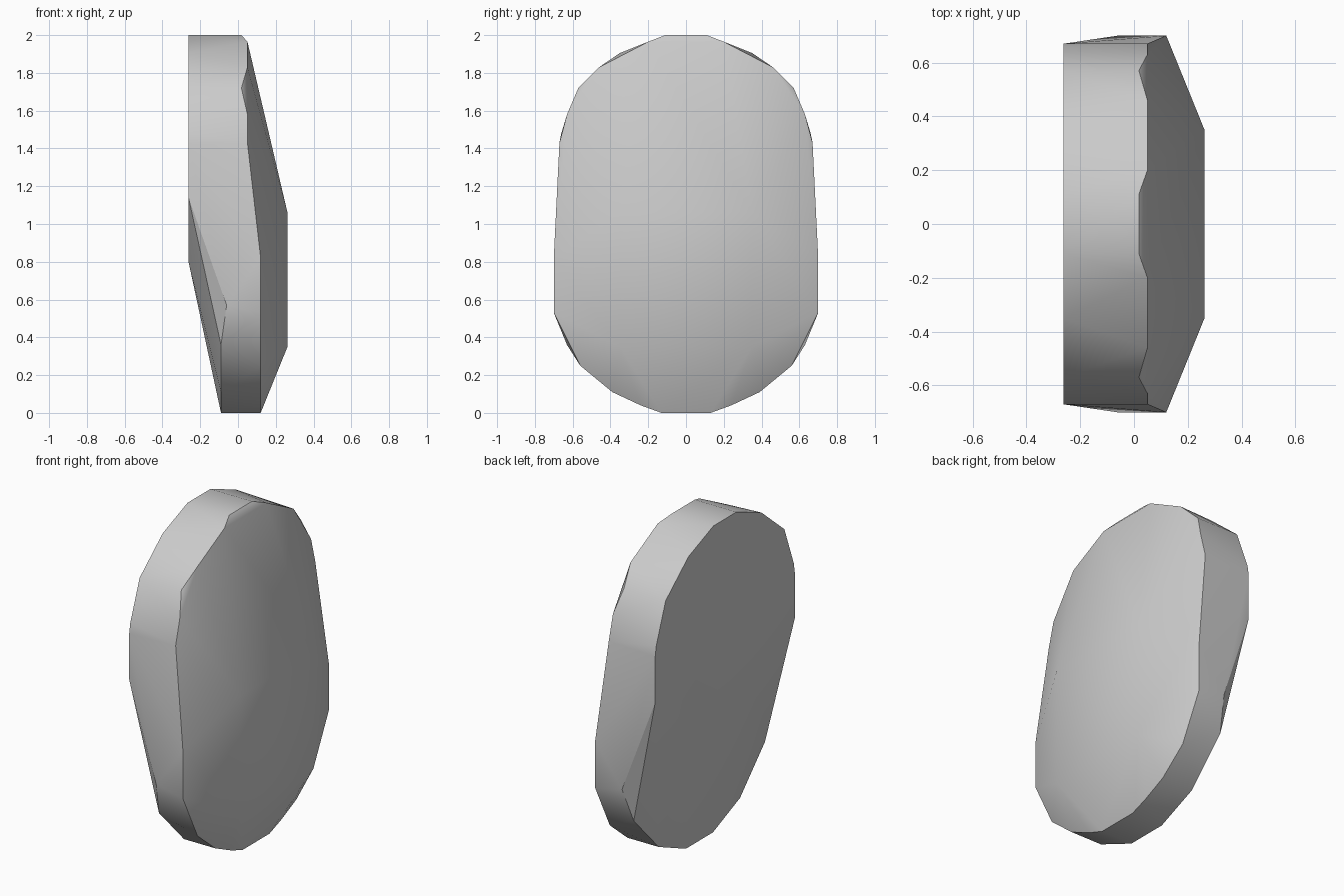
import bpy
import bmesh

cube = bpy.data.objects.get("Cube")
if cube:
    bpy.data.objects.remove(cube, do_unlink=True)

# Half outlines of the slab as (y, z), grouped by depth x
sections = [
    # Flat inner face and the top of the rim
    (-0.262, [(0.11, 2), (0.35, 1.905), (0.57, 1.72), (0.66, 1.48), (0.67, 1.42),
              (0.67, 1.14), (0.35, 0.8)]),
    # Lower end of the inner face
    (-0.09, [(0.63, 0.36), (0.39, 0.11), (0.13, 0)]),
    (-0.06, [(0.70, 0.57)]),
    # Small corners between the rim and the outer face
    (0.018, [(0.11, 2), (0.57, 1.72)]),
    # Upper edge of the outer face
    (0.05, [(0.2, 1.965), (0.46, 1.83), (0.63, 1.58), (0.67, 1.43)]),
    # Lower edge of the outer face
    (0.12, [(0.70, 0.82), (0.70, 0.53), (0.56, 0.25), (0.39, 0.11), (0.24, 0.04), (0.13, 0)]),
    # Raised flat middle of the outer face
    (0.262, [(0.35, 1.06), (0.35, 0.35)]),
]

# Mirror the outlines across y and wrap them in a convex shell
bm = bmesh.new()
for x, outline in sections:
    for y, z in outline:
        for side in (-1, 1):
            bm.verts.new((x, side * y, z))
hull = bmesh.ops.convex_hull(bm, input=bm.verts[:])
loose = {g for g in hull["geom_interior"] + hull["geom_unused"]
         if isinstance(g, bmesh.types.BMVert)}
bmesh.ops.delete(bm, geom=list(loose), context='VERTS')
bmesh.ops.dissolve_limit(bm, angle_limit=0.01, verts=bm.verts[:], edges=bm.edges[:])
bmesh.ops.recalc_face_normals(bm, faces=bm.faces[:])

mesh = bpy.data.meshes.new("rounded_slab")
bm.to_mesh(mesh)
bm.free()
slab = bpy.data.objects.new("rounded_slab", mesh)
bpy.context.collection.objects.link(slab)

# Plain grey
grey = bpy.data.materials.new("light_grey")
grey.use_nodes = True
colour = (0.6, 0.6, 0.6, 1)
grey.diffuse_color = colour
grey.node_tree.nodes["Principled BSDF"].inputs["Base Color"].default_value = colour
mesh.materials.append(grey)

# Smooth rim with sharp face edges
bpy.ops.object.select_all(action='DESELECT')
slab.select_set(True)
bpy.context.view_layer.objects.active = slab
bpy.ops.object.shade_smooth_by_angle(angle=0.52)
